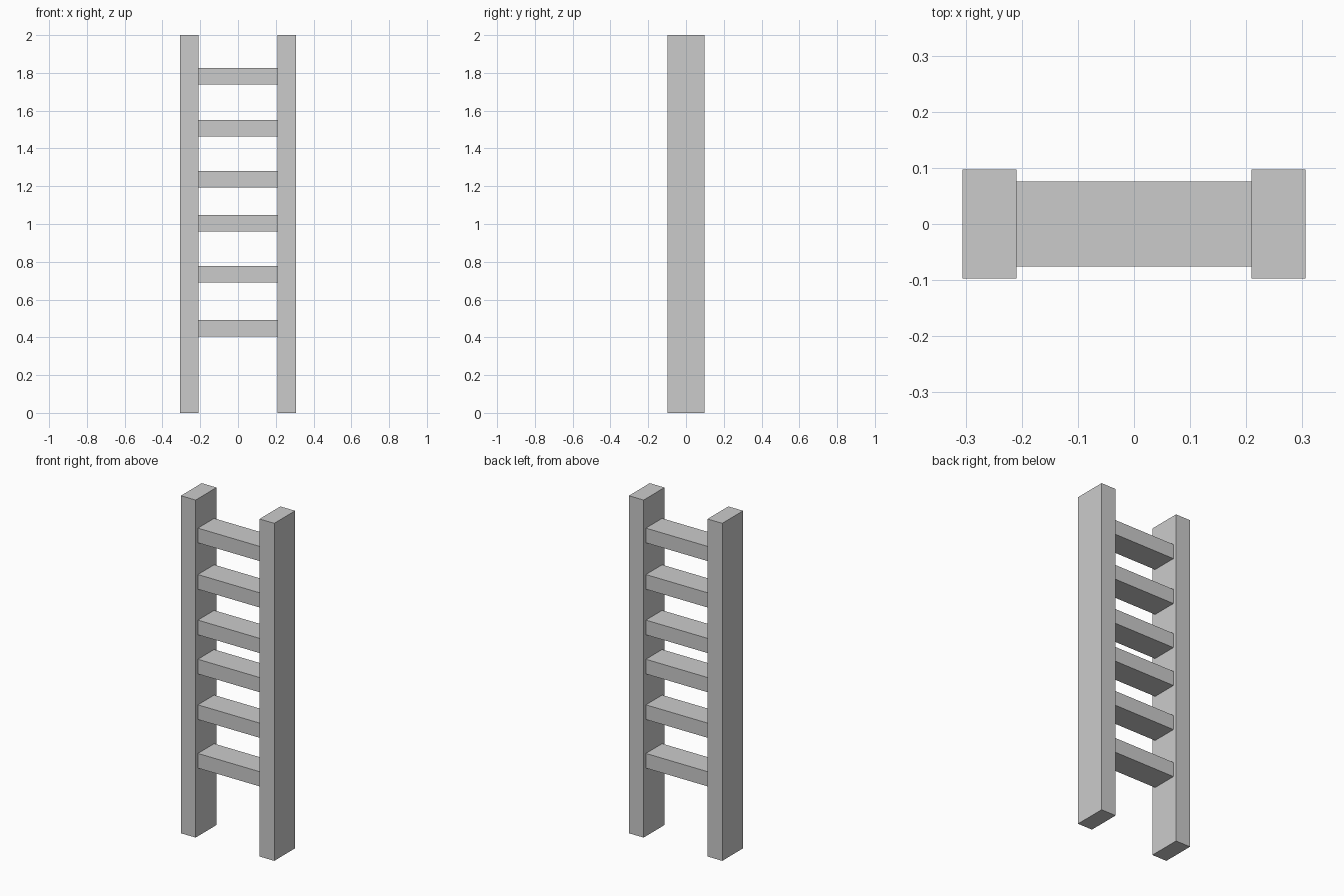
import bpy

if "Cube" in bpy.data.objects:
    bpy.data.objects.remove(bpy.data.objects["Cube"])

RAIL_IN, RAIL_OUT, RAIL_Y = 0.2095, 0.306, 0.0975
RUNG_Y, RUNG_H = 0.076, 0.087
RUNG_CENTRES = [0.447, 0.735, 1.005, 1.237, 1.507, 1.782]


def box(name, size, centre):
    bpy.ops.mesh.primitive_cube_add(size=1, location=centre)
    obj = bpy.context.object
    obj.name = name
    obj.scale = size
    bpy.ops.object.transform_apply(location=False, rotation=False, scale=True)
    return obj


# Side rails
for side, label in ((-1, "left"), (1, "right")):
    box(f"{label}_rail", (RAIL_OUT - RAIL_IN, 2 * RAIL_Y, 2.0),
        (side * (RAIL_IN + RAIL_OUT) / 2, 0, 1.0))

# Rungs, unevenly spaced, butted between the rails
for i, z in enumerate(RUNG_CENTRES, 1):
    box(f"rung_{i}", (2 * RAIL_IN, 2 * RUNG_Y, RUNG_H), (0, 0, z))
